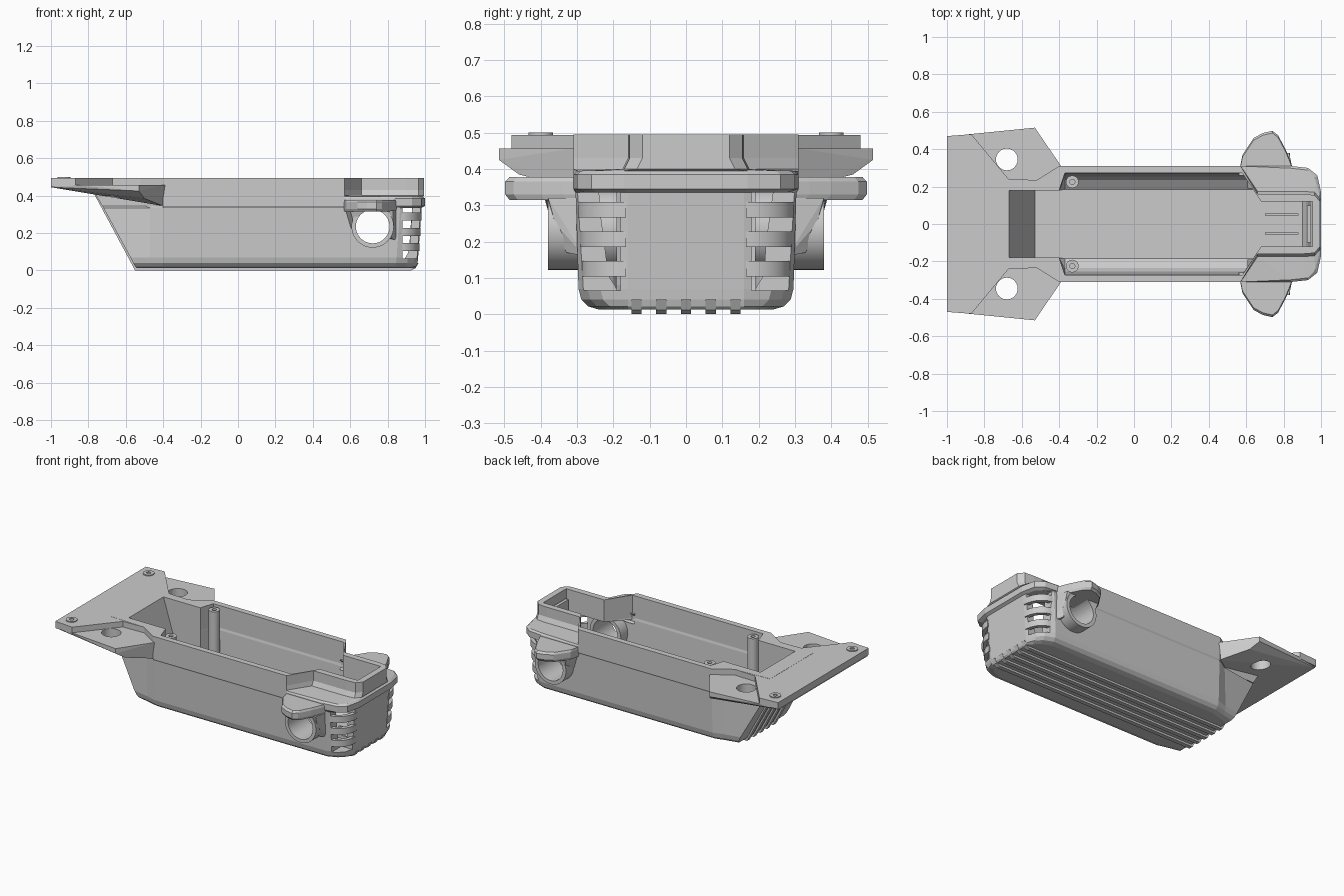
import bpy, bmesh
from math import pi, sin, cos
from mathutils import Matrix

if "Cube" in bpy.data.objects:
    bpy.data.objects.remove(bpy.data.objects["Cube"])

def finish(bm, name):
    bmesh.ops.recalc_face_normals(bm, faces=bm.faces[:])
    me = bpy.data.meshes.new(name)
    bm.to_mesh(me)
    bm.free()
    ob = bpy.data.objects.new(name, me)
    bpy.context.collection.objects.link(ob)
    return ob

def sym(half):
    return half + [(x, -y) for x, y in reversed(half)]

def loft(name, levels):
    """levels: (z, outline) pairs, every outline with the same point count"""
    bm = bmesh.new()
    rings = [[bm.verts.new((x, y, z)) for x, y in pts] for z, pts in levels]
    n = len(rings[0])
    for a, b in zip(rings, rings[1:]):
        for i in range(n):
            bm.faces.new((a[i], a[(i + 1) % n], b[(i + 1) % n], b[i]))
    bm.faces.new(rings[0])
    bm.faces.new(rings[-1])
    return finish(bm, name)

def hull(name, pts):
    bm = bmesh.new()
    for p in pts:
        bm.verts.new(p)
    r = bmesh.ops.convex_hull(bm, input=bm.verts[:])
    junk = [v for v in set(r["geom_interior"] + r["geom_unused"]) if isinstance(v, bmesh.types.BMVert)]
    bmesh.ops.delete(bm, geom=junk, context='VERTS')
    return finish(bm, name)

def box(name, x0, x1, y0, y1, z0, z1):
    return loft(name, [(z, [(x0, y0), (x1, y0), (x1, y1), (x0, y1)]) for z in (z0, z1)])

def cyl(name, r, p, depth, along_y=False, n=40):
    bm = bmesh.new()
    m = Matrix.Translation(p) @ Matrix.Rotation(pi / 2 if along_y else 0, 4, 'X')
    bmesh.ops.create_cone(bm, cap_ends=True, segments=n, radius1=r, radius2=r, depth=depth, matrix=m)
    return finish(bm, name)

def cut(ob, cutter, drop=True):
    m = ob.modifiers.new("cut", 'BOOLEAN')
    m.operation, m.solver, m.object = 'DIFFERENCE', 'EXACT', cutter
    bpy.context.view_layer.objects.active = ob
    bpy.ops.object.modifier_apply(modifier=m.name)
    if drop:
        bpy.data.objects.remove(cutter)

def smooth(ob):
    bpy.ops.object.select_all(action='DESELECT')
    ob.select_set(True)
    bpy.context.view_layer.objects.active = ob
    bpy.ops.object.shade_smooth_by_angle(angle=0.6)

# Tub: rounded lower hull, shoulder at the right end, narrower rim above
def lower(z, xl, yl, w, xr):
    return z, sym([(xl, yl), (-.47, (yl + w) / 2), (-.4, w), (.57, w), (xr - .115, w),
                   (xr - .055, w - .025), (xr - .02, w - .06), (xr, .16)])

def shoulder(z, xl, g):
    return z, sym([(xl, .225), (-.5, .235), (-.4, .31), (.57, .31), (.84, .31 - g),
                   (.93, .3 - g), (.98 - g, .26 - g), (1 - g, .17)])

def rim(z, xl, w):
    return z, sym([(xl, .225), (-.52, .235), (-.4, .31), (.57, .31), (.66, w),
                   (.9, w), (.965, w - .005), (.995, w - .04)])

tub = loft("tub", [lower(.013, -.54, .2, .24, .945), lower(.022, -.55, .235, .27, .955),
                   lower(.04, -.56, .25, .288, .96), lower(.07, -.575, .255, .296, .963),
                   lower(.335, -.72, .23, .304, .982), shoulder(.345, -.725, 0),
                   shoulder(.385, -.75, 0), shoulder(.395, -.755, .012),
                   rim(.40, -.76, .175), rim(.43, -.765, .16), rim(.495, -.77, .16)])

# Cavity cutter, with a throat under the plate and a narrow nose at the right
def cav_low(z, w, xr):
    return z, sym([(-.53 - .311 * (z - .05), .18), (-.4, .18), (-.37, w), (.58, w),
                   (xr - .09, w), (xr, min(w, .165))])

def cav_top(z):
    return z, sym([(-.53 - .311 * (z - .05), .18), (-.4, .18), (-.37, .272), (.58, .272),
                   (.68, .12), (.955, .12)])

cavity = loft("cavity_cutter", [cav_low(.045, .185, .90), cav_low(.08, .235, .92), cav_low(.12, .255, .93),
                                cav_low(.335, .268, .945), cav_top(.35), cav_top(.53)])
cut(tub, cavity, False)

# Mounting plate and the lower wings beneath it
plate_pts = sym([(-1, .47), (-.87, .48), (-.67, .24), (-.52, .235), (-.4, .305)])
plate = loft("mounting_plate", [(.45, plate_pts), (.494, plate_pts)])
cut(plate, cavity, False)
wing = hull("wings", [(x, s * y, z) for s in (1, -1) for x, y, z in [
    (-.99, .465, .457), (-.88, .48, .457), (-.53, .515, .457), (-.39, .31, .457),
    (-1, .46, .445), (-.53, .515, .425), (-.6, .45, .395), (-.5, .46, .385), (-.4, .3, .345)]])
cut(wing, cavity)
for s in (1, -1):
    cut(wing, cyl("hole_cutter", .058, (-.68, s * .345, .42), .3))

# Side ports: bore through both walls
PX, PZ = .72, .235
cut(tub, cyl("bore_cutter", .09, (PX, 0, PZ), 1.2, True))
ear_pts = [(.56, .27), (.58, .37), (.64, .46), (.69, .487), (.74, .498), (.77, .475),
           (.81, .40), (.835, .34), (.86, .27)]

for s in (1, -1):
    side = "back" if s > 0 else "front"
    # Ear, port tube and the fairing joining them
    pts = [(x, s * y) for x, y in ear_pts]
    low = [(x, s * (y - .012)) for x, y in ear_pts]
    loft(side + "_ear", [(.315, low), (.33, pts), (.365, pts), (.378, low)])
    fairing = hull(side + "_port_fairing", [(x, s * y, z) for x, y, z in [
        (.57, .28, .32), (.60, .39, .32), (.83, .38, .32), (.85, .28, .32),
        (.62, .37, .25), (.83, .36, .25), (.60, .28, .22), (.85, .28, .16), (.82, .33, .17)]])
    cut(fairing, cyl("bore_cutter", .09, (PX, s * .3, PZ), .6, True))
    tube = cyl(side + "_port_tube", .113, (PX, s * .285, PZ), .19, True)
    cut(tube, cyl("bore_cutter", .09, (PX, s * .3, PZ), .6, True))
    smooth(tube)

    # Corner vents bridged by curved louvres
    cut(tub, box("vent_cutter", .88, 1.1, *sorted((s * .18, s * .4)), .065, .335))
    for i in range(3):
        z = .125 + .0815 * i
        g = .006 * i
        arc = [(a * pi / 20) for a in range(11)]
        outer = [(.865 + (.105 + g) * cos(a), s * (.165 + (.122 + g) * sin(a))) for a in arc]
        inner = [(.865 + (.08 + g) * cos(a), s * (.165 + (.098 + g) * sin(a))) for a in reversed(arc)]
        smooth(loft(f"{side}_louvre_{i}", [(z - .021, outer + inner), (z + .021, outer + inner)]))

    # Screw post in the cavity and screw pad on the plate
    for name, x, y, z, h, r in (("screw_post", -.33, .225, .265, .44, .034),
                                ("screw_pad", -.93, .4, .48, .04, .034)):
        ob = cyl(f"{side}_{name}", r, (x, s * y, z), h, n=24)
        cut(ob, cyl("screw_cutter", .014, (x, s * y, z + h / 2), .08, n=16))
        smooth(ob)
    # Guide rail on the nose floor
    box(side + "_floor_rail", .70, .88, *sorted((s * .045, s * .055)), .04, .065)

# Cooling ribs along the underside and up the sloping end
rib = [(-.55, 0), (.925, 0), (.95, .012), (.965, .04), (.94, .04), (-.53, .03), (-.73, .42), (-.775, .42)]
for i in range(-2, 3):
    bm = bmesh.new()
    f = bm.faces.new([bm.verts.new((x, i * .068 - .014, z)) for x, z in rib])
    r = bmesh.ops.extrude_face_region(bm, geom=[f])
    bmesh.ops.translate(bm, vec=(0, .028, 0), verts=[v for v in r["geom"] if isinstance(v, bmesh.types.BMVert)])
    finish(bm, f"cooling_rib_{i + 2}")

# Latch inside the nose
box("nose_latch", .925, .945, -.1, .1, .36, .44)
